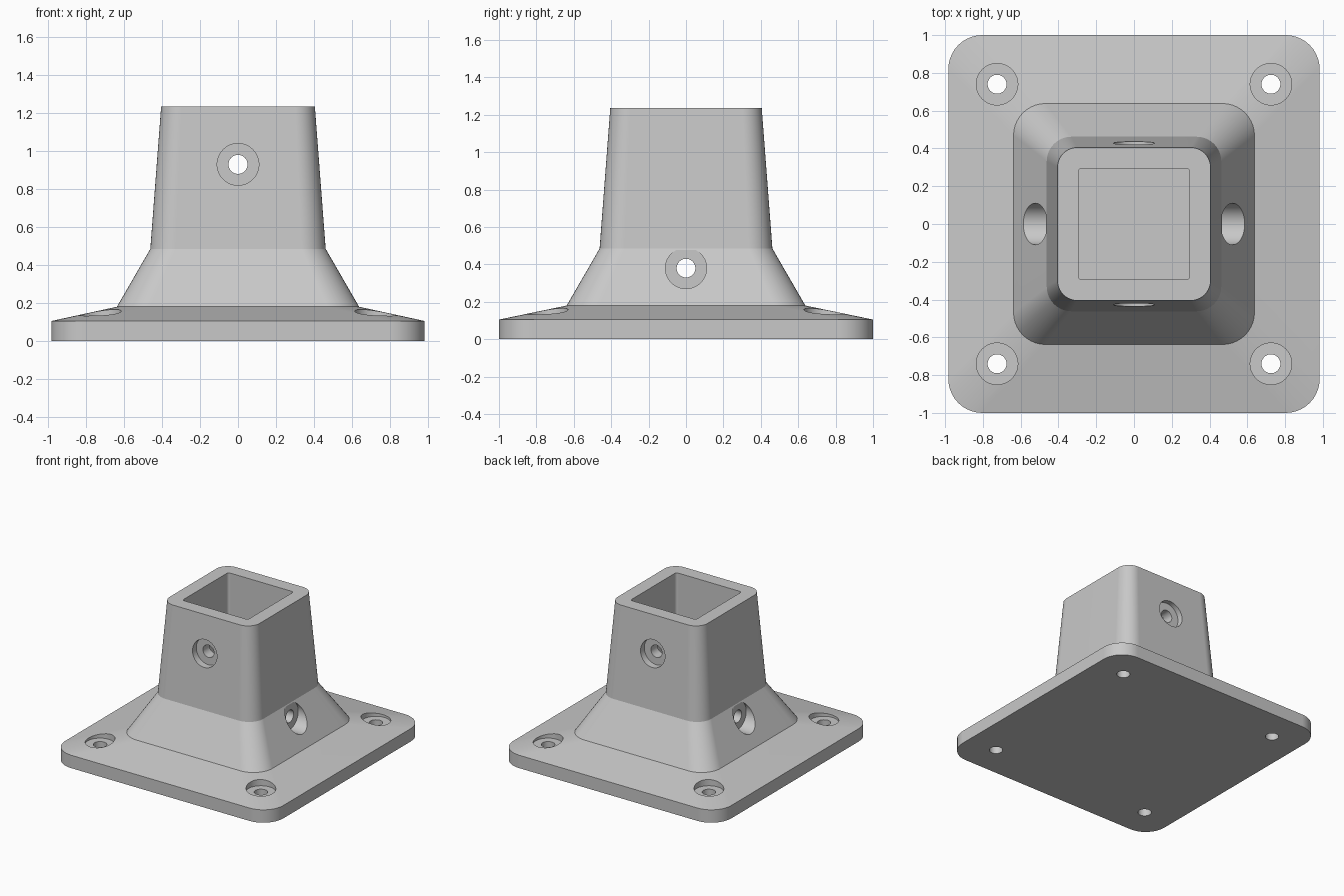
import bpy
import bmesh
import math
from mathutils import Matrix, Vector

if "Cube" in bpy.data.objects:
    bpy.data.objects.remove(bpy.data.objects["Cube"], do_unlink=True)

grey = bpy.data.materials.new("light_grey")
grey.use_nodes = True
grey.diffuse_color = (0.58, 0.58, 0.58, 1)
grey.node_tree.nodes["Principled BSDF"].inputs["Base Color"].default_value = (0.58, 0.58, 0.58, 1)


def rounded_ring(bm, hx, hy, r, z, steps=10):
    """Vertices of a rounded rectangle at height z, counter-clockwise."""
    ring = []
    for i, (sx, sy) in enumerate([(1, 1), (-1, 1), (-1, -1), (1, -1)]):
        for k in range(steps + 1):
            a = (i + k / steps) * math.pi / 2
            ring.append(bm.verts.new((sx * (hx - r) + r * math.cos(a),
                                      sy * (hy - r) + r * math.sin(a), z)))
    return ring


def make_object(name, bm):
    bmesh.ops.recalc_face_normals(bm, faces=bm.faces)
    mesh = bpy.data.meshes.new(name)
    bm.to_mesh(mesh)
    bm.free()
    mesh.materials.append(grey)
    obj = bpy.data.objects.new(name, mesh)
    bpy.context.collection.objects.link(obj)
    return obj


def loft(name, sections):
    """Solid through a stack of (half x, half y, corner radius, z) sections."""
    bm = bmesh.new()
    rings = [rounded_ring(bm, *s) for s in sections]
    for a, b in zip(rings, rings[1:]):
        for i in range(len(a)):
            j = (i + 1) % len(a)
            bm.faces.new((a[i], a[j], b[j], b[i]))
    bm.faces.new(rings[0][::-1])
    bm.faces.new(rings[-1])
    return make_object(name, bm)


def cylinder(name, start, end, radius):
    start, end = Vector(start), Vector(end)
    axis = end - start
    turn = axis.to_track_quat('Z', 'Y').to_matrix().to_4x4()
    bm = bmesh.new()
    bmesh.ops.create_cone(bm, cap_ends=True, segments=48, radius1=radius, radius2=radius,
                          depth=axis.length,
                          matrix=Matrix.Translation((start + end) / 2) @ turn)
    return make_object(name, bm)


def activate(obj):
    bpy.ops.object.select_all(action='DESELECT')
    obj.select_set(True)
    bpy.context.view_layer.objects.active = obj


def cut(obj, cutter):
    cutter.hide_render = True
    activate(obj)
    mod = obj.modifiers.new("cut", 'BOOLEAN')
    mod.operation = 'DIFFERENCE'
    mod.solver = 'EXACT'
    mod.object = cutter
    bpy.ops.object.modifier_apply(modifier=mod.name)
    bpy.data.objects.remove(cutter, do_unlink=True)


# Plate, flared skirt and tapered tower in one solid
base = loft("post_base", [
    (0.983, 1.0, 0.18, 0.0),
    (0.983, 1.0, 0.18, 0.105),
    (0.638, 0.638, 0.17, 0.18),
    (0.462, 0.462, 0.13, 0.485),
    (0.405, 0.405, 0.105, 1.235),
])

# Square post socket
cut(base, loft("socket_cutter", [(0.295, 0.295, 0.02, 0.105), (0.295, 0.295, 0.02, 1.4)]))

# Counterbored screw holes in the plate corners
BORE, HOLE = 0.11, 0.05
for sx in (-1, 1):
    for sy in (-1, 1):
        x, y = sx * 0.725, sy * 0.74
        cut(base, cylinder("bore_cutter", (x, y, 0.115), (x, y, 0.3), BORE))
        cut(base, cylinder("hole_cutter", (x, y, -0.1), (x, y, 0.3), HOLE))

# Counterbored cross holes: high on front and back, low on the sides
for direction, z, floor in ((Vector((0, 1, 0)), 0.93, 0.38), (Vector((1, 0, 0)), 0.38, 0.466)):
    lift = Vector((0, 0, z))
    for s in (-1, 1):
        cut(base, cylinder("bore_cutter", lift + direction * s * floor,
                           lift + direction * s * 0.8, BORE))
    cut(base, cylinder("hole_cutter", lift - direction * 0.9, lift + direction * 0.9, HOLE))

# Smooth rounded corners, crisp edges
activate(base)
bpy.ops.object.shade_smooth_by_angle(angle=math.radians(20))
weighted = base.modifiers.new("weighted_normals", 'WEIGHTED_NORMAL')
weighted.keep_sharp = True
